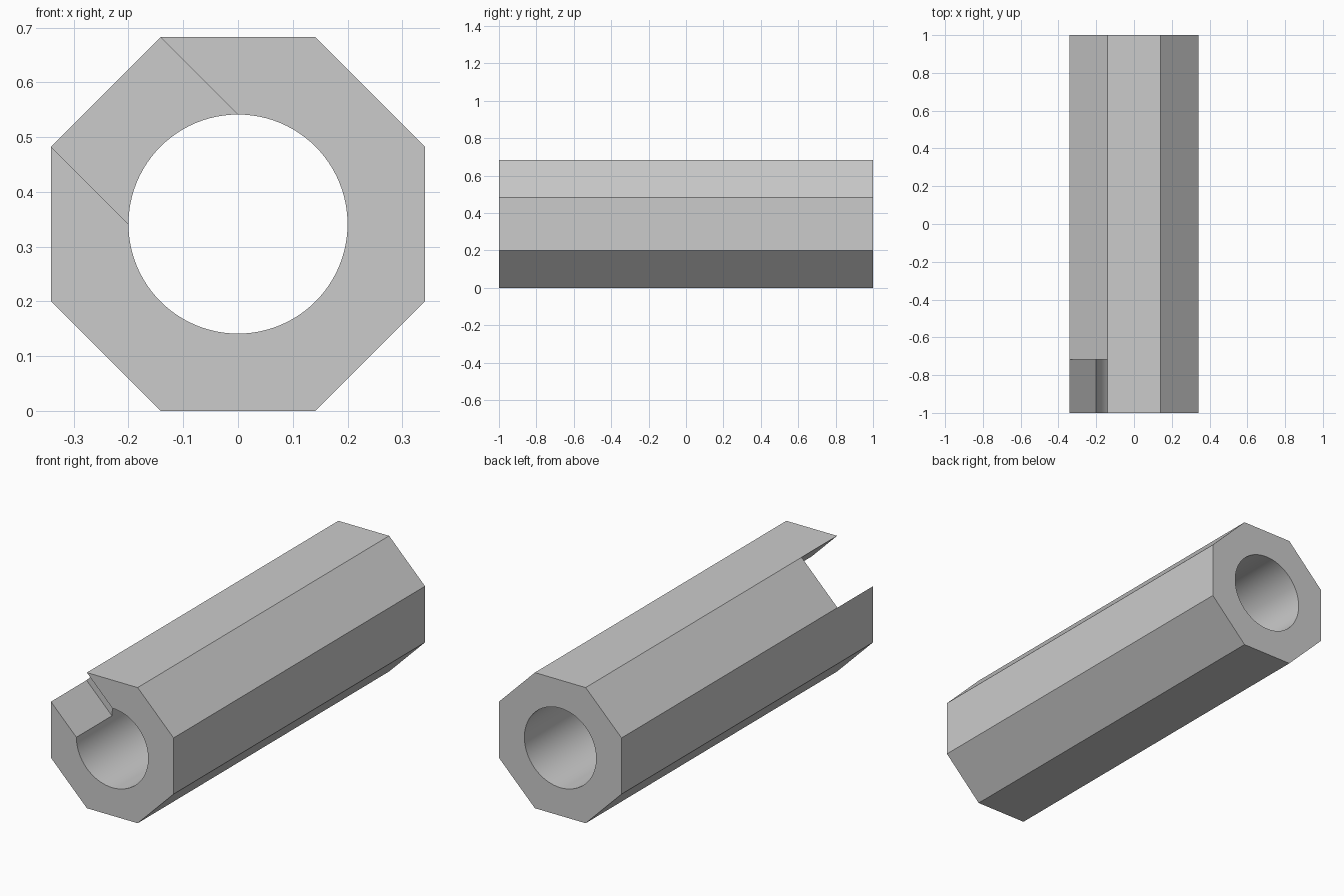
import bpy, bmesh
from math import pi, cos, sin, radians

cube = bpy.data.objects.get("Cube")
if cube:
    bpy.data.objects.remove(cube, do_unlink=True)

BORE = 0.2                        # bore radius
CORNER = 0.3414 / cos(pi / 8)     # octagon corner radius
CENTRE_Z = 0.3414
STATIONS = (-1.0, -0.717, 1.0)    # front end, slot end, back end
SEGMENTS = 96

grey = bpy.data.materials.new("plain grey")
grey.use_nodes = True
colour = (0.6, 0.6, 0.6, 1)
grey.diffuse_color = colour
grey.node_tree.nodes["Principled BSDF"].inputs["Base Color"].default_value = colour

bm = bmesh.new()


def ring(radius, angles, y):
    return [bm.verts.new((radius * cos(a), y, CENTRE_Z + radius * sin(a))) for a in angles]


# Octagon corners start at the slot's lower lip; bore points start at its left side
corner_angles = [radians(157.5 + 45 * k) for k in range(8)]
bore_angles = [pi + 2 * pi * k / SEGMENTS for k in range(SEGMENTS)]
outer = [ring(CORNER, corner_angles, y) for y in STATIONS]
inner = [ring(BORE, bore_angles, y) for y in STATIONS]
arc_end = SEGMENTS * 3 // 4       # bore point at the slot's upper lip


def body_face(s):
    return outer[s] + inner[s][arc_end::-1]


def slot_face(s):
    return [outer[s][7], outer[s][0], inner[s][0]] + inner[s][:arc_end - 1:-1]


def walls(a, b):
    for i in range(len(a)):
        j = (i + 1) % len(a)
        bm.faces.new((a[i], a[j], b[j], b[i]))


# Slotted front length, then the closed tube behind it
walls(body_face(0), body_face(1))
walls(outer[1], outer[2])
walls(inner[1], inner[2])

# End faces and the blind end of the slot
for face in (body_face(0), slot_face(1), body_face(2), slot_face(2)):
    bm.faces.new(face)

bmesh.ops.recalc_face_normals(bm, faces=bm.faces)
mesh = bpy.data.meshes.new("slotted_octagonal_tube")
bm.to_mesh(mesh)
bm.free()
mesh.materials.append(grey)
tube = bpy.data.objects.new("slotted_octagonal_tube", mesh)
bpy.context.collection.objects.link(tube)

# Smooth bore, crisp outer edges
bpy.ops.object.select_all(action="DESELECT")
tube.select_set(True)
bpy.context.view_layer.objects.active = tube
bpy.ops.object.shade_smooth_by_angle(angle=radians(30))
